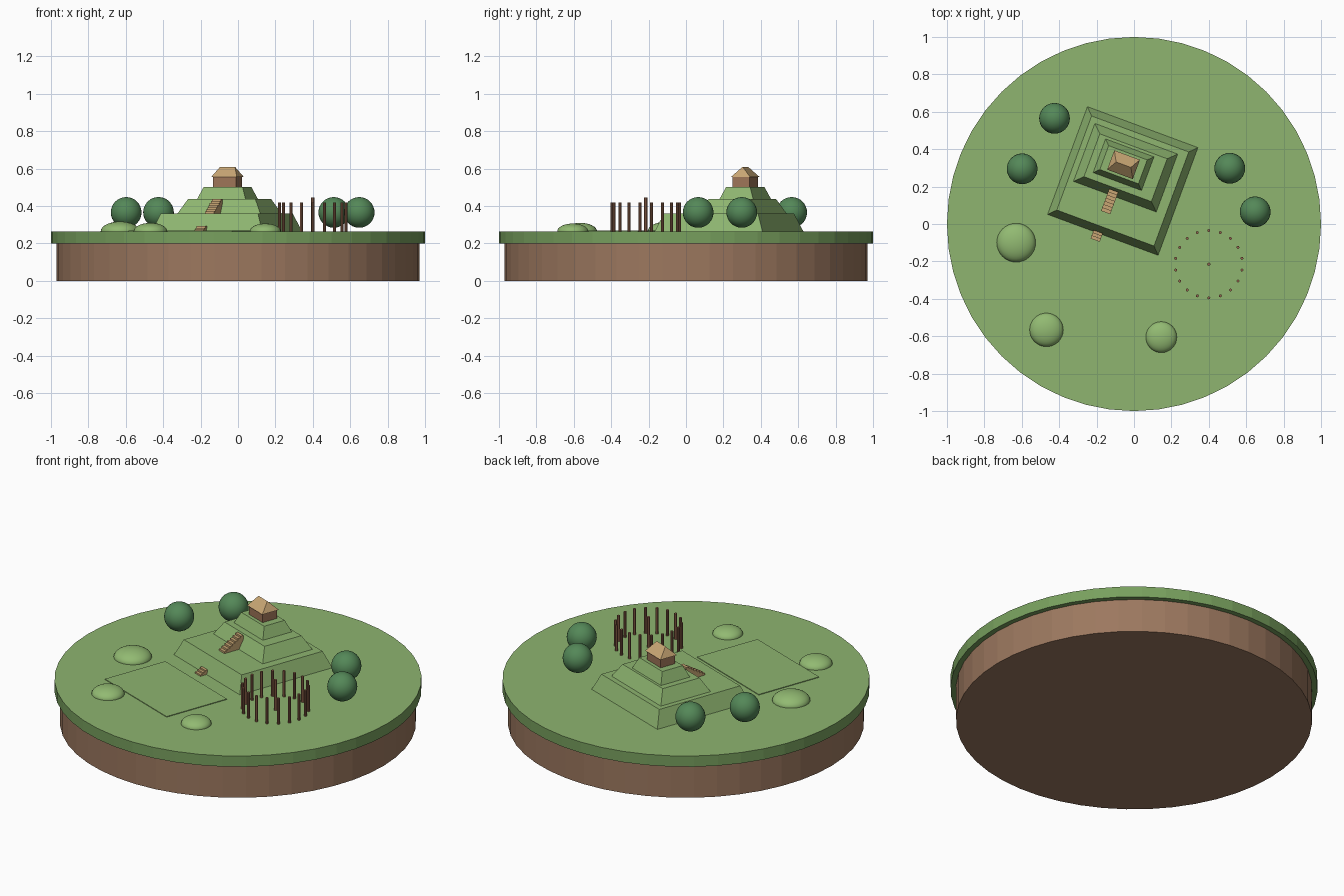
import bpy, bmesh, math
from mathutils import Matrix, Vector

if "Cube" in bpy.data.objects:
    bpy.data.objects.remove(bpy.data.objects["Cube"])

TURN = math.radians(-20.3)   # heading of the mound and plaza
GROUND = 0.265


def material(name, *rgb):
    lin = [(c / 255 / 12.92) if c < 11 else ((c / 255 + 0.055) / 1.055) ** 2.4 for c in rgb]
    m = bpy.data.materials.new(name)
    m.use_nodes = True
    m.diffuse_color = (*lin, 1)
    m.node_tree.nodes["Principled BSDF"].inputs["Base Color"].default_value = (*lin, 1)
    return m


grass = material("grass green", 142, 181, 112)
rim = material("rim green", 120, 160, 94)
soil = material("soil brown", 156, 120, 95)
tree = material("tree green", 84, 136, 88)
bush = material("bush green", 146, 186, 114)
wall = material("wall brown", 158, 117, 88)
straw = material("straw tan", 200, 166, 116)
wood = material("wood brown", 146, 100, 76)


def finish(name, bm, *mats):
    bmesh.ops.recalc_face_normals(bm, faces=bm.faces)
    me = bpy.data.meshes.new(name)
    bm.to_mesh(me)
    bm.free()
    ob = bpy.data.objects.new(name, me)
    bpy.context.collection.objects.link(ob)
    for m in mats:
        me.materials.append(m)
    return ob


def cylinder(name, x, y, z0, z1, r, sides, mat):
    bm = bmesh.new()
    bmesh.ops.create_cone(bm, cap_ends=True, segments=sides, radius1=r, radius2=r, depth=z1 - z0,
                          matrix=Matrix.Translation((x, y, (z0 + z1) / 2)))
    return finish(name, bm, mat)


def frustum(name, centre, z0, z1, base, top, mat):
    """Turned box with half sizes given at the base and the top."""
    bm = bmesh.new()
    bmesh.ops.create_cube(bm, size=2)
    for v in bm.verts:
        hx, hy = top if v.co.z > 0 else base
        v.co = (v.co.x * hx, v.co.y * hy, z1 if v.co.z > 0 else z0)
    bmesh.ops.remove_doubles(bm, verts=bm.verts, dist=0.0001)
    bm.transform(Matrix.Translation((*centre, 0)) @ Matrix.Rotation(TURN, 4, "Z"))
    return finish(name, bm, mat)


def ball(name, x, y, z, r, squash, mat):
    bm = bmesh.new()
    bmesh.ops.create_uvsphere(bm, u_segments=32, v_segments=16, radius=r,
                              matrix=Matrix.Translation((x, y, z)) @ Matrix.Diagonal((1, 1, squash, 1)))
    for f in bm.faces:
        f.smooth = True
    return finish(name, bm, mat)


def stairs(name, origin, u, v_start, run, z0, rise, count):
    """Solid steps climbing along the mound's own depth axis."""
    for i in range(count):
        offset = Matrix.Rotation(TURN, 2) @ Vector((u, v_start + run * (i + 0.5)))
        half = (0.026, run / 2)
        frustum(f"{name}_step_{i + 1}", Vector(origin) + offset, z0, z0 + rise * (i + 1), half, half, straw)


# Round base: soil below, overhanging turf with a darker rim above
cylinder("soil_base", 0, 0, 0, 0.2, 0.97, 48, soil)
turf = cylinder("turf", 0, 0, 0.2, GROUND, 1.0, 48, grass)
turf.data.materials.append(rim)
for f in turf.data.polygons:
    f.material_index = 0 if f.normal.z > 0.5 else 1

# Stepped mound and the low plaza before it
mound, middle, summit = (-0.06, 0.23), (-0.045, 0.301), (-0.056, 0.317)
frustum("lower_tier", mound, GROUND, 0.36, (0.315, 0.307), (0.277, 0.268), grass)
frustum("middle_tier", middle, 0.36, 0.437, (0.236, 0.165), (0.192, 0.122), grass)
frustum("upper_tier", summit, 0.437, 0.503, (0.138, 0.096), (0.11, 0.068), grass)
frustum("plaza", (-0.24, -0.342), GROUND, GROUND + 0.004, (0.295, 0.2), (0.295, 0.2), grass)

# Hut with a hipped roof
frustum("hut_walls", summit, 0.503, 0.557, (0.066, 0.048), (0.066, 0.048), wall)
frustum("hut_roof", summit, 0.555, 0.61, (0.073, 0.055), (0.042, 0), straw)

# Stairs
stairs("lower_stairs", mound, -0.029, -0.348, 0.016, GROUND, 0.009, 3)
stairs("upper_stairs", middle, -0.017, -0.262, 0.018, 0.36, 0.011, 7)

# Ring of posts around a taller one
ring = (0.4, -0.215)
cylinder("centre_post", *ring, GROUND, 0.447, 0.009, 8, wood)
for i in range(18):
    a = math.radians(90 + 20 * i)
    cylinder(f"ring_post_{i + 1}", ring[0] + 0.18 * math.cos(a), ring[1] + 0.18 * math.sin(a),
             GROUND, 0.42, 0.008, 8, wood)

# Trees and bushes
for i, (x, y) in enumerate([(-0.425, 0.565), (-0.598, 0.295), (0.512, 0.298), (0.648, 0.065)]):
    ball(f"tree_{i + 1}", x, y, 0.366, 0.082, 1, tree)
for i, (x, y, r) in enumerate([(-0.63, -0.1, 0.104), (-0.468, -0.566, 0.09), (0.146, -0.605, 0.083)]):
    ball(f"bush_{i + 1}", x, y, GROUND, r, 0.5, bush)
